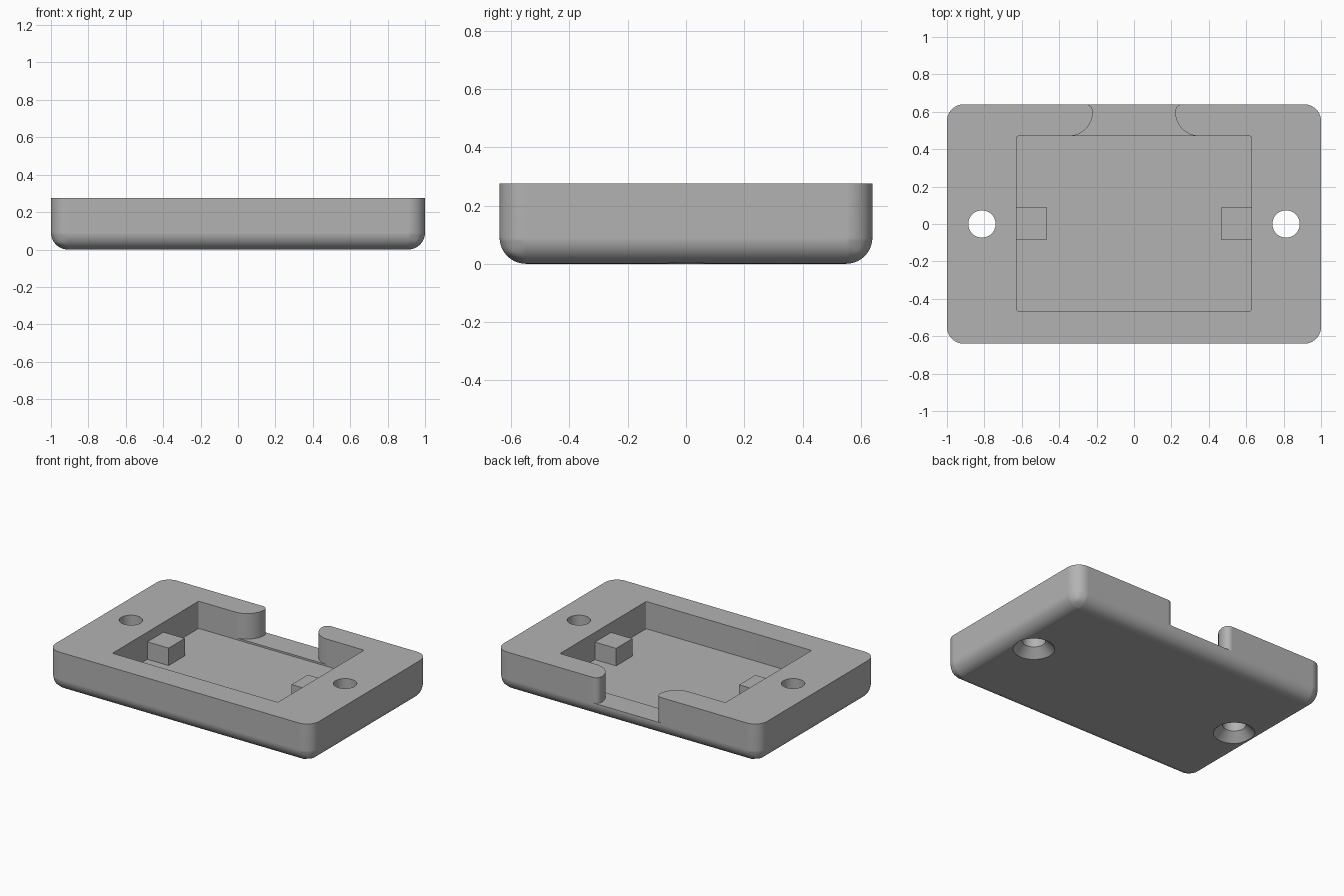
import bpy, bmesh, math

cube = bpy.data.objects.get("Cube")
if cube:
    bpy.data.objects.remove(cube)

grey = bpy.data.materials.new("plain_grey")
grey.use_nodes = True
COLOUR = (0.45, 0.45, 0.45, 1)
grey.diffuse_color = COLOUR
grey.node_tree.nodes["Principled BSDF"].inputs["Base Color"].default_value = COLOUR

HEIGHT, FLOOR, NOTCH_FLOOR, TOP = 0.275, 0.088, 0.1, 0.4


def add_object(name, bm):
    bmesh.ops.recalc_face_normals(bm, faces=bm.faces)
    mesh = bpy.data.meshes.new(name)
    bm.to_mesh(mesh)
    bm.free()
    mesh.materials.append(grey)
    obj = bpy.data.objects.new(name, mesh)
    bpy.context.collection.objects.link(obj)
    return obj


def prism(points, z0, z1):
    """Extrude a plan outline from z0 to z1."""
    bm = bmesh.new()
    face = bm.faces.new([bm.verts.new((x, y, z0)) for x, y in points])
    top = bmesh.ops.extrude_face_region(bm, geom=[face])["geom"]
    for v in top:
        if isinstance(v, bmesh.types.BMVert):
            v.co.z = z1
    return bm


def box(x0, x1, y0, y1, z0, z1):
    return prism([(x0, y0), (x1, y0), (x1, y1), (x0, y1)], z0, z1)


def round_edges(bm, radius, segments, rule):
    edges = [e for e in bm.edges if rule(*e.verts)]
    bmesh.ops.bevel(bm, geom=edges, offset=radius, segments=segments,
                    profile=0.5, affect="EDGES")


def upright(a, b):
    return abs(a.co.z - b.co.z) > 0.01


def arc(cx, cy, r, start, end, steps):
    angles = [math.radians(start + (end - start) * i / steps) for i in range(steps + 1)]
    return [(cx + r * math.cos(a), cy + r * math.sin(a)) for a in angles]


# Case body: rounded corners and rounded lower edge
bm = box(-1, 1, -0.64, 0.64, 0, HEIGHT)
round_edges(bm, 0.09, 10, lambda a, b: upright(a, b) or a.co.z + b.co.z < 0.01)
case_body = add_object("case_body", bm)

# Main pocket
bm = box(-0.628, 0.628, -0.465, 0.47, FLOOR, TOP)
round_edges(bm, 0.01, 3, upright)
cutters = [add_object("pocket_cutter", bm)]

# Rear cable notch with flared, rounded sides
left = [(-0.35, 0.4)] + arc(-0.35, 0.6, 0.13, -90, 0, 16)
left += arc(-0.26, 0.6, 0.04, 0, 90, 8)[1:] + [(-0.26, 0.75)]
right = [(-x, y) for x, y in reversed(left)]
cutters.append(add_object("notch_cutter", prism(left + right, NOTCH_FLOOR, TOP)))

# Screw holes, countersunk from below
for side, name in ((-1, "right"), (1, "left")):
    bm = bmesh.new()
    rings = []
    for r, z in ((0.15, -0.02), (0.073, 0.057), (0.073, TOP)):
        rings.append([bm.verts.new((side * 0.813 + x, y, z))
                      for x, y in arc(0, 0, r, 0, 360, 40)[:-1]])
    for low, high in zip(rings, rings[1:]):
        for i in range(len(low)):
            bm.faces.new((low[i - 1], low[i], high[i], high[i - 1]))
    bm.faces.new(rings[0])
    bm.faces.new(rings[-1])
    cutters.append(add_object(name + "_screw_cutter", bm))

# Cut the body
bpy.context.view_layer.objects.active = case_body
for cutter in cutters:
    mod = case_body.modifiers.new(cutter.name, "BOOLEAN")
    mod.operation = "DIFFERENCE"
    mod.solver = "EXACT"
    mod.object = cutter
    bpy.ops.object.modifier_apply(modifier=mod.name)
for cutter in cutters:
    bpy.data.objects.remove(cutter)

bpy.ops.object.select_all(action="DESELECT")
case_body.select_set(True)
bpy.ops.object.shade_smooth_by_angle(angle=math.radians(30))
weighted = case_body.modifiers.new("clean_shading", "WEIGHTED_NORMAL")
weighted.keep_sharp = True

# Support blocks against the pocket's side walls
for side, name in ((-1, "right"), (1, "left")):
    x0, x1 = sorted((side * 0.467, side * 0.64))
    add_object(name + "_support_block", box(x0, x1, -0.085, 0.09, FLOOR - 0.01, 0.208))
